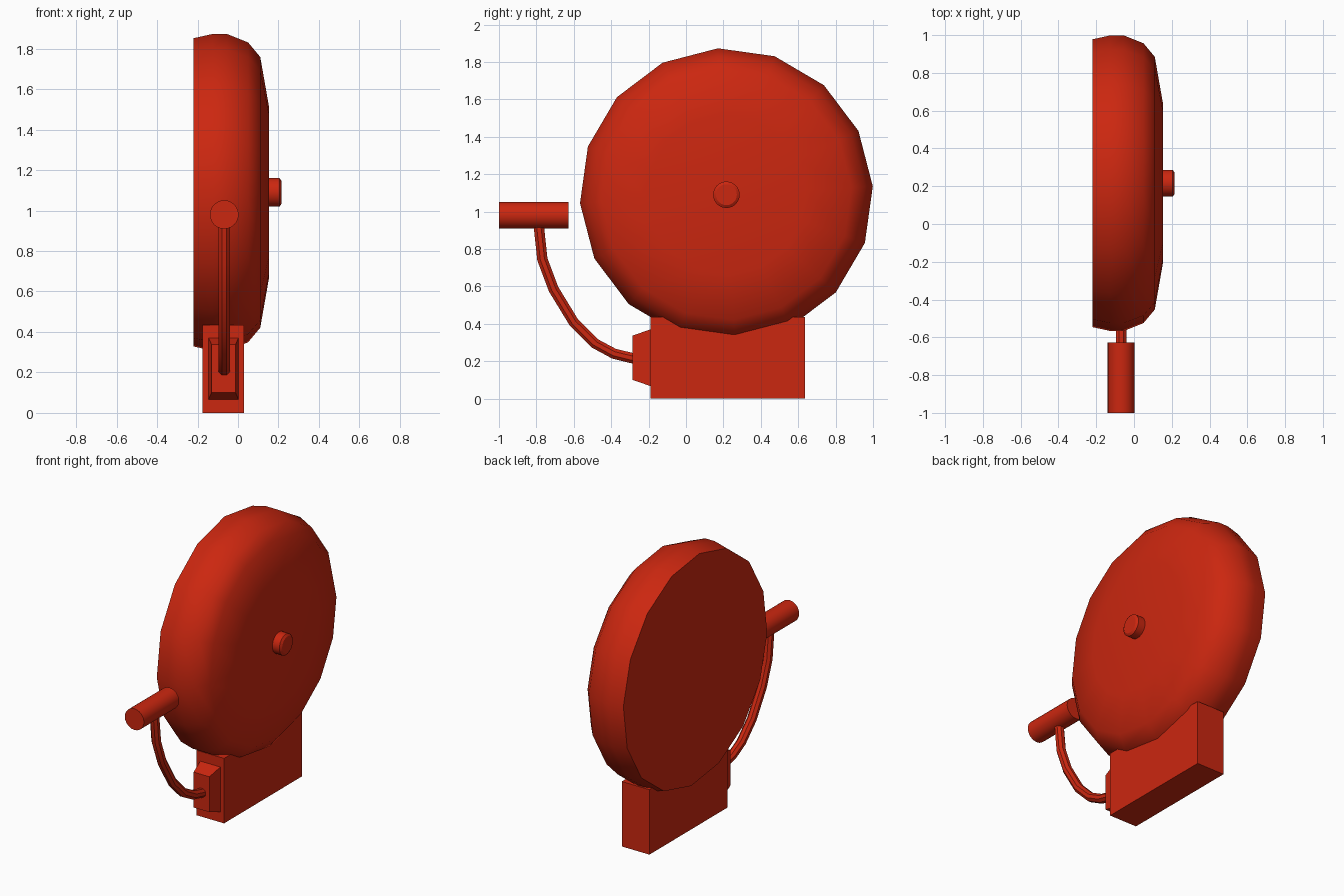
import bpy, bmesh
from math import sin, cos, pi, radians
from mathutils import Vector

cube = bpy.data.objects.get("Cube")
if cube:
    bpy.data.objects.remove(cube, do_unlink=True)

red = bpy.data.materials.new("bell red")
red.use_nodes = True
RED = (0.6, 0.02, 0.005, 1)
red.diffuse_color = RED
red.node_tree.nodes["Principled BSDF"].inputs["Base Color"].default_value = RED


def ring(centre, u, v, r, sides, phase=0.0):
    """Points of a circle spanned by u and v."""
    return [centre + r * (cos(phase + 2 * pi * i / sides) * u
                          + sin(phase + 2 * pi * i / sides) * v) for i in range(sides)]


def loft(name, rings, smooth=None):
    """Skin a list of equal-sized rings, capping both ends."""
    bm = bmesh.new()
    loops = [[bm.verts.new(p) for p in pts] for pts in rings]
    n = len(loops[0])
    for a, b in zip(loops, loops[1:]):
        for i in range(n):
            j = (i + 1) % n
            bm.faces.new((a[i], a[j], b[j], b[i]))
    bm.faces.new(loops[0][::-1])
    bm.faces.new(loops[-1])
    bmesh.ops.recalc_face_normals(bm, faces=bm.faces)
    mesh = bpy.data.meshes.new(name)
    bm.to_mesh(mesh)
    bm.free()
    mesh.materials.append(red)
    obj = bpy.data.objects.new(name, mesh)
    bpy.context.collection.objects.link(obj)
    if smooth:
        bpy.ops.object.select_all(action='DESELECT')
        bpy.context.view_layer.objects.active = obj
        obj.select_set(True)
        bpy.ops.object.shade_smooth_by_angle(angle=radians(smooth))
    return obj


X, Y, Z = Vector((1, 0, 0)), Vector((0, 1, 0)), Vector((0, 0, 1))


def turned(name, origin, axis, u, v, profile, sides, phase=0.0, smooth=50):
    """Revolve (distance along axis, radius) pairs."""
    return loft(name, [ring(Vector(origin) + axis * d, u, v, r, sides, phase)
                       for d, r in profile], smooth)


def rect(y, x0, x1, z0, z1):
    return [Vector(p) for p in ((x0, y, z0), (x1, y, z0), (x1, y, z1), (x0, y, z1))]


# Bell dome and its centre bolt
HUB = (0, 0.216, 1.09)
turned("bell_dome", HUB, X, Y, Z,
       [(-0.22, 0.763), (-0.125, 0.784), (-0.055, 0.784), (0.05, 0.742),
        (0.11, 0.67), (0.153, 0.425)], 16, radians(3.3))
turned("centre_bolt", HUB, X, Y, Z,
       [(0.14, 0.071), (0.205, 0.071), (0.215, 0.056)], 24, smooth=30)

# Base block and the tapered mount on its front
loft("base_block", [rect(y, -0.175, 0.03, 0, 0.435) for y in (-0.19, 0.637)])
loft("arm_mount", [rect(-0.285, -0.13, -0.012, 0.1, 0.337),
                   rect(-0.19, -0.146, 0.002, 0.067, 0.37)])

# Curved striker arm
ARM_X = -0.068
path = [Vector((ARM_X, y, z)) for y, z in
        ((-0.79, 0.95), (-0.768, 0.745), (-0.708, 0.585), (-0.6, 0.408),
         (-0.487, 0.295), (-0.385, 0.24), (-0.27, 0.212))]
rings = []
for i, p in enumerate(path):
    t = (path[min(i + 1, len(path) - 1)] - path[max(i - 1, 0)]).normalized()
    rings.append(ring(p, X, t.cross(X), 0.03, 8, pi / 8))
loft("striker_arm", rings, 40)

# Striker head
turned("striker_head", (ARM_X, 0, 0.98), Y, X, Z,
       [(-1, 0.071), (-0.628, 0.071)], 24)
